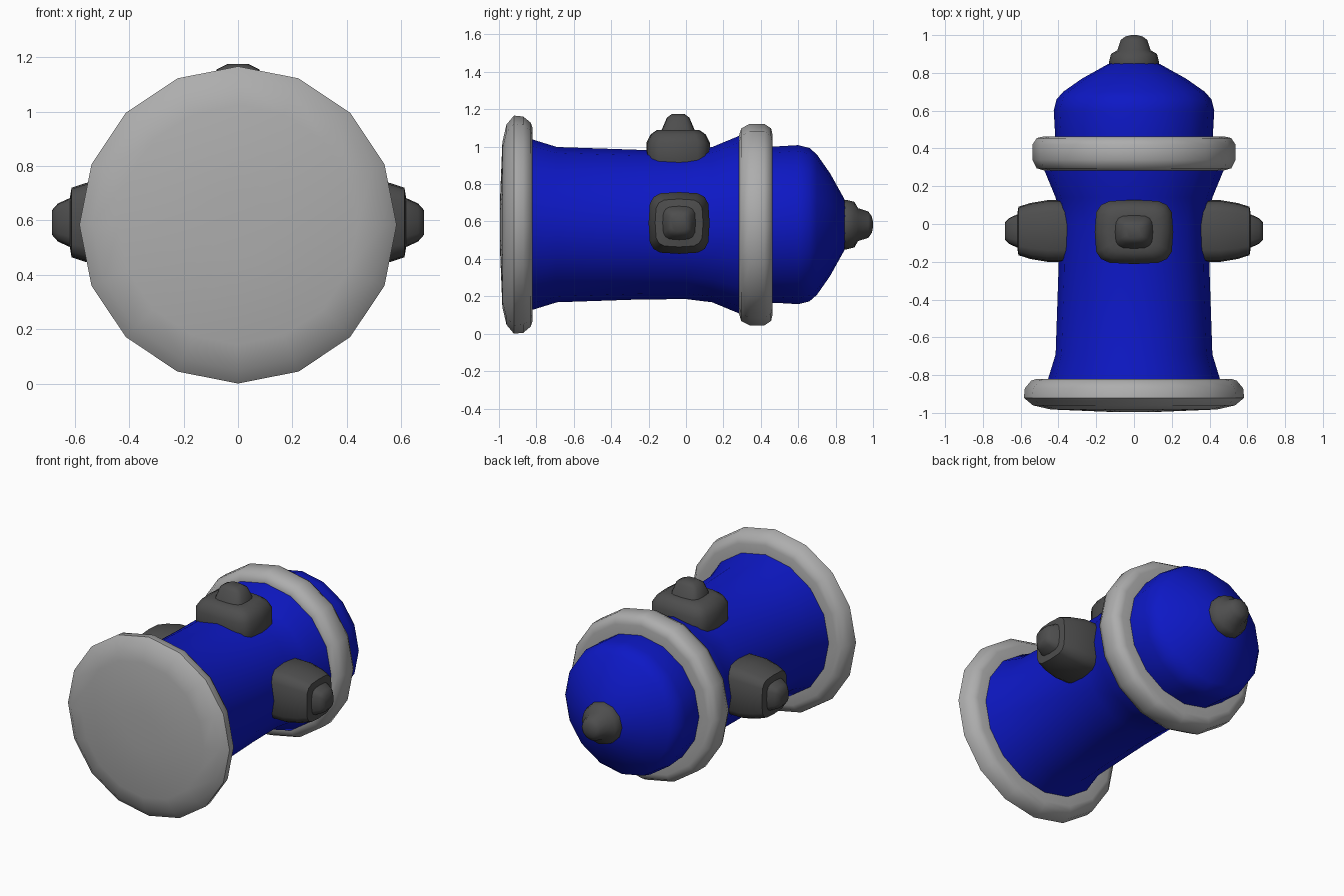
import bpy, bmesh, math
from mathutils import Vector

if "Cube" in bpy.data.objects:
    bpy.data.objects.remove(bpy.data.objects["Cube"])

CZ = 0.583   # height of the lying hydrant's axis


def material(name, rgb):
    m = bpy.data.materials.new(name)
    m.diffuse_color = (*rgb, 1)
    m.use_nodes = True
    m.node_tree.nodes["Principled BSDF"].inputs["Base Color"].default_value = m.diffuse_color
    return m


BLUE = material("blue_paint", (0.004, 0.009, 0.56))
DARK = material("dark_metal", (0.075, 0.075, 0.075))
PALE = material("pale_grey", (0.42, 0.42, 0.42))


def loft(name, rings, mat, angle=50):
    """Skin a list of equal-sized point rings and cap both ends."""
    bm = bmesh.new()
    vs = [[bm.verts.new(p) for p in ring] for ring in rings]
    n = len(vs[0])
    for a, b in zip(vs, vs[1:]):
        for i in range(n):
            j = (i + 1) % n
            bm.faces.new((a[i], a[j], b[j], b[i]))
    bm.faces.new(vs[0])
    bm.faces.new(vs[-1])
    bmesh.ops.recalc_face_normals(bm, faces=bm.faces)
    me = bpy.data.meshes.new(name)
    bm.to_mesh(me)
    bm.free()
    ob = bpy.data.objects.new(name, me)
    bpy.context.collection.objects.link(ob)
    me.materials.append(mat)
    bpy.ops.object.select_all(action='DESELECT')
    ob.select_set(True)
    bpy.context.view_layer.objects.active = ob
    bpy.ops.object.shade_smooth_by_angle(angle=math.radians(angle))
    return ob


def turned(name, profile, mat, sides=16):
    """Turn a (radius, y) profile round the long axis."""
    turns = [2 * math.pi * i / sides for i in range(sides)]
    rings = [[(r * math.cos(t), y, CZ + r * math.sin(t)) for t in turns]
             for r, y in profile]
    return loft(name, rings, mat)


def outlet(name, base, out, across, sections):
    """Rounded-square plug along 'out'; sections are (distance, half y, half across, squareness)."""
    base, out, across = Vector(base), Vector(out), Vector(across)
    rings = []
    for d, hy, ha, e in sections:
        ring = []
        for i in range(16):
            t = 2 * math.pi * i / 16
            c, s = math.cos(t), math.sin(t)
            u = math.copysign(abs(c) ** (2 / e), c) * hy
            v = math.copysign(abs(s) ** (2 / e), s) * ha
            ring.append(base + out * d + Vector((0, u, 0)) + across * v)
        rings.append(ring)
    return loft(name, rings, DARK)


# Barrel, flared at both ends
turned("barrel", [(0.458, -0.85), (0.455, -0.82), (0.415, -0.69), (0.40, -0.25),
                  (0.398, 0.0), (0.415, 0.14), (0.475, 0.285), (0.475, 0.32)], BLUE)

# Bonnet dome
turned("bonnet", [(0.42, 0.42), (0.418, 0.48), (0.425, 0.60), (0.41, 0.66), (0.375, 0.70),
                  (0.275, 0.77), (0.135, 0.848), (0.05, 0.86)], BLUE)

# Base flange and collar
turned("base_flange", [(0.12, -0.995), (0.44, -0.982), (0.535, -0.96), (0.583, -0.92),
                       (0.578, -0.87), (0.545, -0.83), (0.515, -0.82), (0.42, -0.822)], PALE)
turned("collar", [(0.42, 0.29), (0.475, 0.283), (0.515, 0.295), (0.538, 0.34), (0.538, 0.42),
                  (0.515, 0.455), (0.48, 0.463), (0.40, 0.463)], PALE)

# Nut on the bonnet
turned("bonnet_nut", [(0.13, 0.82), (0.133, 0.855), (0.122, 0.90), (0.088, 0.92),
                      (0.07, 0.975), (0.045, 0.993), (0.015, 1.0)], DARK, 12)

# Side outlets, one each way
for side, label in ((1, "right"), (-1, "left")):
    outlet(label + "_outlet", (0, -0.037, 0.592), (side, 0, 0), (0, 0, 1),
           [(0.30, 0.155, 0.155, 4), (0.365, 0.163, 0.165, 4), (0.46, 0.163, 0.165, 4),
            (0.55, 0.148, 0.148, 4), (0.612, 0.128, 0.128, 4), (0.618, 0.088, 0.09, 3.5),
            (0.662, 0.068, 0.07, 3.5), (0.684, 0.045, 0.045, 3)])

# Top outlet, wider and shorter
outlet("top_outlet", (0, -0.042, 0), (0, 0, 1), (1, 0, 0),
       [(0.85, 0.155, 0.19, 4), (0.93, 0.17, 0.208, 4), (1.02, 0.17, 0.208, 4),
        (1.065, 0.148, 0.18, 4), (1.088, 0.115, 0.14, 4), (1.09, 0.088, 0.10, 3.5),
        (1.155, 0.06, 0.078, 3.5), (1.174, 0.035, 0.04, 3)])
